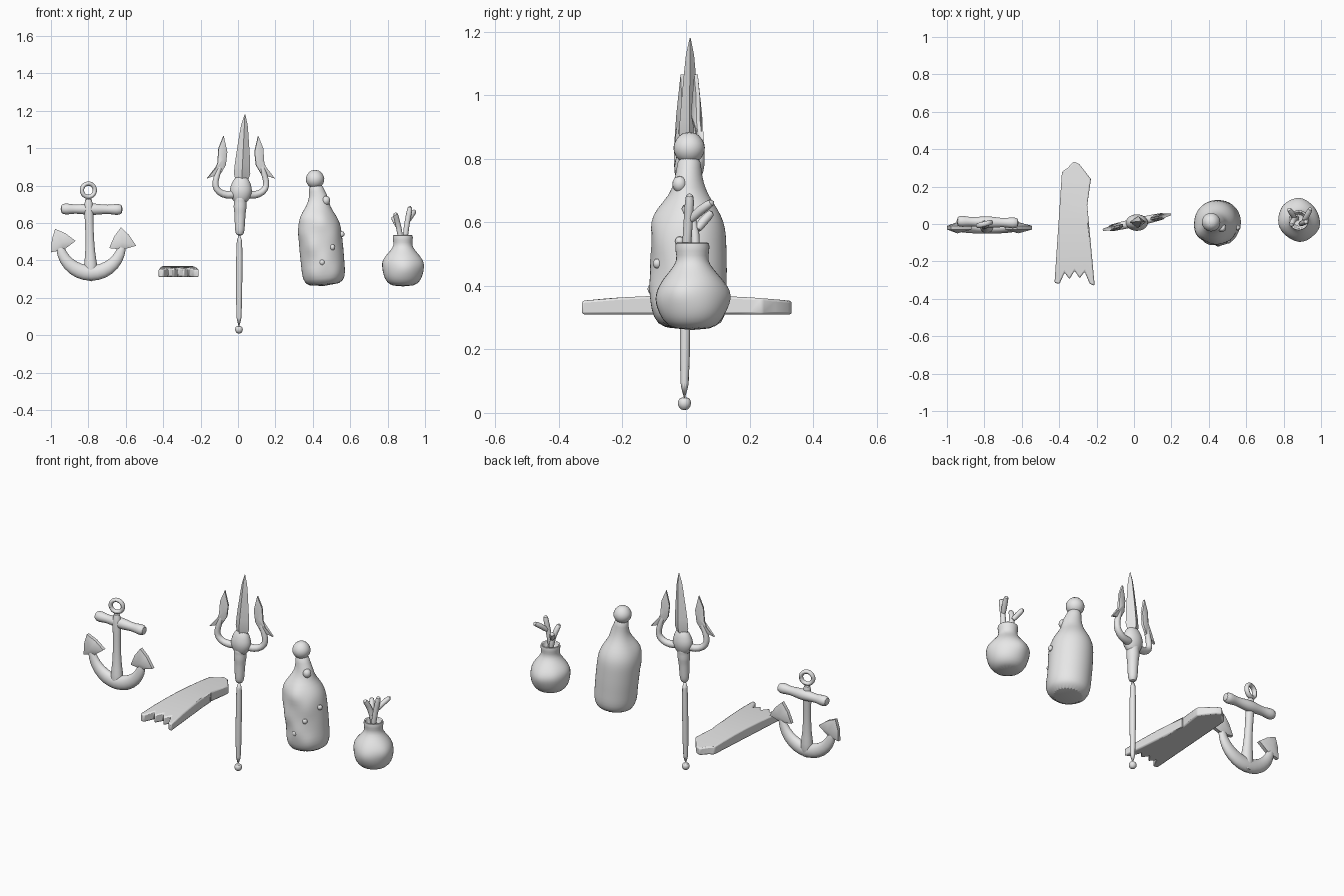
import bpy, bmesh, math
from mathutils import Vector, Matrix

if "Cube" in bpy.data.objects:
    bpy.data.objects.remove(bpy.data.objects["Cube"])

grey = bpy.data.materials.new("plain_grey")
grey.use_nodes = True
grey.diffuse_color = (.8, .8, .8, 1)
grey.node_tree.nodes["Principled BSDF"].inputs["Base Color"].default_value = grey.diffuse_color


def finish(name, bm, subdivide=False, angle=50, turn=None):
    """Turn the bmesh into a shaded object."""
    bmesh.ops.recalc_face_normals(bm, faces=bm.faces)
    if turn:
        bmesh.ops.transform(bm, matrix=turn, verts=bm.verts)
    mesh = bpy.data.meshes.new(name)
    bm.to_mesh(mesh)
    bm.free()
    mesh.materials.append(grey)
    part = bpy.data.objects.new(name, mesh)
    bpy.context.collection.objects.link(part)
    bpy.ops.object.select_all(action="DESELECT")
    part.select_set(True)
    bpy.context.view_layer.objects.active = part
    bpy.ops.object.shade_smooth_by_angle(angle=math.radians(angle))
    if subdivide:
        smooth = part.modifiers.new("smooth", "SUBSURF")
        smooth.levels = smooth.render_levels = 1
    return part


def spread(start, end, count):
    """Evenly spaced values from start to end."""
    return [start + (end - start) * i / (count - 1) for i in range(count)]


def sweep(name, points, radii, sides=12, flat=1, bumps=(), hollow=0, subdivide=True, turn=None):
    """Round body along a path; each bump is (x, y, z, height)."""
    bm = bmesh.new()
    points = [Vector(p) for p in points]
    rings = []
    for i, (point, radius) in enumerate(zip(points, radii)):
        along = (points[min(i + 1, len(points) - 1)] - points[max(i - 1, 0)]).normalized()
        across = along.cross(Vector((0, 1, 0))).normalized()
        depth = along.cross(across) * flat
        ring = []
        for k in range(sides):
            a = math.tau * k / sides
            out = across * math.cos(a) + depth * math.sin(a)
            spot = point + out * radius
            for x, y, z, height in bumps:
                distance = (spot - Vector((x, y, z))).length
                spot += out * height * math.exp(-(distance / .04) ** 2)
            ring.append(bm.verts.new(spot))
        rings.append(ring)
    for low, high in zip(rings, rings[1:]):
        for k in range(sides):
            j = (k + 1) % sides
            bm.faces.new((low[k], low[j], high[j], high[k]))
    bm.faces.new(rings[0][::-1])
    top = bm.faces.new(rings[-1])
    if hollow:
        bm.normal_update()
        bmesh.ops.inset_region(bm, faces=[top], thickness=hollow)
        bmesh.ops.inset_region(bm, faces=[top], thickness=hollow / 4, depth=-hollow * 3)
    return finish(name, bm, subdivide, turn=turn)


def rod(name, start, end, radii, **options):
    """Straight turned body whose radii are evenly spaced along it."""
    path = spread(Vector(start), Vector(end), len(radii))
    return sweep(name, path, radii, **options)


def blade(name, centre, outline, thick, turn):
    """Thin outline in x and z that swells to a ridge at its centre."""
    bm = bmesh.new()
    rims = []
    for side in (-1, 1):
        rim = [bm.verts.new((x, side * thick / 3, z)) for x, z in outline]
        ridge = bm.verts.new((centre[0], side * thick, centre[1]))
        for k in range(len(rim)):
            bm.faces.new((rim[k - 1], rim[k], ridge))
        rims.append(rim)
    front, back = rims
    for k in range(len(front)):
        bm.faces.new((front[k - 1], front[k], back[k], back[k - 1]))
    return finish(name, bm, turn=turn)


# Anchor: ring, stock and shank
hoop = bmesh.new()
loops = []
for i in range(20):
    swing = Matrix.Rotation(math.tau * i / 20, 3, "Y")
    section = [math.tau * k / 8 for k in range(8)]
    loops.append([hoop.verts.new(swing @ Vector((.036 + .013 * math.cos(b), .015 * math.sin(b), 0)))
                  for b in section])
for i, loop in enumerate(loops):
    for k in range(len(loop)):
        hoop.faces.new((loop[k], loop[k - 1], loops[i - 1][k - 1], loops[i - 1][k]))
finish("anchor_ring", hoop, True,
       turn=Matrix.Translation((-.8, 0, .775)) @ Matrix.Rotation(.25, 4, "Z"))
rod("anchor_stock", (-.95, .015, .675), (-.615, .005, .672),
    [.026, .033, .025, .026, .03, .033, .03, .026, .025, .033, .026])
rod("anchor_shank", (-.8, 0, .74), (-.785, -.02, .285), [.02, .026, .024, .023, .025, .03, .042, .026], flat=.9)

# Anchor: half-circle arms with tilted flukes
angles = spread(-math.pi / 2, math.pi / 2, 9)
sweep("anchor_arms", [(-.786 + .172 * math.sin(a), -.02, .5 - .172 * math.cos(a)) for a in angles],
      [.018 + .027 * math.cos(a) for a in angles], flat=.75)
arrow = [(0, .09), (.04, .045), (.072, -.015), (0, -.03), (-.072, -.015), (-.04, .045)]
for side, x, tilt in (("right", -.94, 25), ("left", -.618, 5)):
    blade("anchor_fluke_" + side, (0, .01), arrow, .03,
          Matrix.Translation((x, -.02, .487)) @ Matrix.Rotation(-math.radians(tilt), 4, "Y"))

# Broken plank with splintered ends and a bowed top
front_end = [-.315, -.32, -.26, -.295, -.25, -.29, -.255, -.32, -.33]
back_end = [.24, .28, .32, .335, .3, .28]
outline = list(zip(spread(-.425, -.21, len(front_end)), front_end))
outline.append((-.25, .1))
outline += zip(spread(-.23, -.385, len(back_end)), back_end)
bm = bmesh.new()
base = bm.faces.new([bm.verts.new((x, y, .31)) for x, y in outline])
raised = bmesh.ops.extrude_face_region(bm, geom=[base])["geom"]
bmesh.ops.translate(bm, vec=(0, 0, .06), verts=[v for v in raised if isinstance(v, bmesh.types.BMVert)])
for y in spread(-.2, .2, 5):
    bmesh.ops.bisect_plane(bm, geom=bm.verts[:] + bm.edges[:] + bm.faces[:],
                           plane_co=(0, y, 0), plane_no=(0, 1, 0))
for v in bm.verts:
    if v.co.z > .34:
        v.co.z -= .16 * v.co.y ** 2
plank = finish("broken_plank", bm)
worn = plank.modifiers.new("worn_edge", "BEVEL")
worn.width, worn.segments = .007, 2

# Trident: shaft, grip, hub and centre blade
rod("trident_pommel", (.005, -.005, .008), (.005, -.005, .05), [.01, .022, .022, .015])
rod("trident_shaft", (.005, -.005, .03), (.008, 0, .56), [.016, .017, .019])
rod("trident_grip", (.009, 0, .53), (.012, .006, .75), [.019, .027, .028, .03, .031, .038, .032, .045])
rod("trident_hub", (.011, .005, .7), (.02, .01, .85), [.03, .055, .066, .052, .034], flat=.75)
rod("trident_centre_blade", (.019, .01, .81), (.037, .013, 1.18), [.028, .044, .041, .036, .03, .024, .017, .002],
    sides=4, flat=.75, subdivide=False)

# Trident: mirrored side prongs
arm = [(0, .765), (.05, .747), (.1, .752), (.138, .78), (.142, .82), (.125, .87), (.11, .92)]
tip = [(.095, 1.065), (.122, 1), (.128, .92), (.145, .88), (.186, .838), (.15, .85), (.11, .865),
       (.083, .91), (.075, .98)]
turn = Matrix.Translation((.015, .01, 0)) @ Matrix.Rotation(math.radians(13), 4, "Z")
for side, s in (("left", 1), ("right", -1)):
    sweep("trident_arm_" + side, [(s * x, 0, z) for x, z in arm], spread(.026, .015, len(arm)),
          sides=8, turn=turn)
    blade("trident_barbed_tip_" + side, (s * .102, .94), [(s * x, z) for x, z in tip], .018, turn)

# Crusted bottle: the lumps sit on its front
lumps = [(.37, -.04, .65, .04), (.44, -.07, .61, .03), (.36, -.04, .56, .02), (.4, -.09, .48, .02),
         (.46, -.1, .4, .015), (.52, -.09, .34, .013), (.41, -.09, .33, .015), (.5, -.07, .54, .012),
         (.46, 0, .73, .025)]
rod("bottle_body", (.464, .012, .263), (.414, .01, .81),
    [.09, .113, .117, .117, .118, .118, .117, .116, .11, .09, .06, .042, .037, .036], sides=28, bumps=lumps)
rod("bottle_stopper", (.414, .01, .785), (.41, .01, .885), [.025, .048, .054, .046, .02])
barnacles = [(.555, -.02, .54, .016), (.47, -.02, .72, .026), (.385, -.055, .63, .03),
             (.45, -.105, .39, .018), (.505, -.09, .47, .016)]
for n, (x, y, z, r) in enumerate(barnacles):
    rod(f"bottle_barnacle_{n}", (x, y, z - r), (x, y, z + r), [r / 2, r, r, r / 2], sides=8)

# Clay pot with an open neck and knobbly sides
knobs = [(.88, .13, .37, .02), (.8, .1, .38, .015), (.775, 0, .4, .012), (.9, -.09, .36, .015), (.98, -.02, .38, .015)]
rod("clay_pot", (.883, .02, .26), (.881, .02, .537),
    [.06, .092, .105, .11, .11, .105, .09, .066, .048, .055, .056], sides=16, bumps=knobs, hollow=.013)

# Forked twigs standing in the pot
twigs = [[(.89, 0, .48), (.9, .005, .58), (.912, .01, .64), (.922, .012, .695)],
         [(.903, .008, .6), (.925, .045, .64), (.948, .09, .668)],
         [(.875, .03, .48), (.862, .03, .57), (.848, .015, .62), (.84, -.01, .657)],
         [(.862, .03, .57), (.845, .055, .605), (.825, .085, .635)]]
for n, path in enumerate(twigs):
    sweep(f"pot_twig_{n}", path, [.016] * len(path), sides=8)
